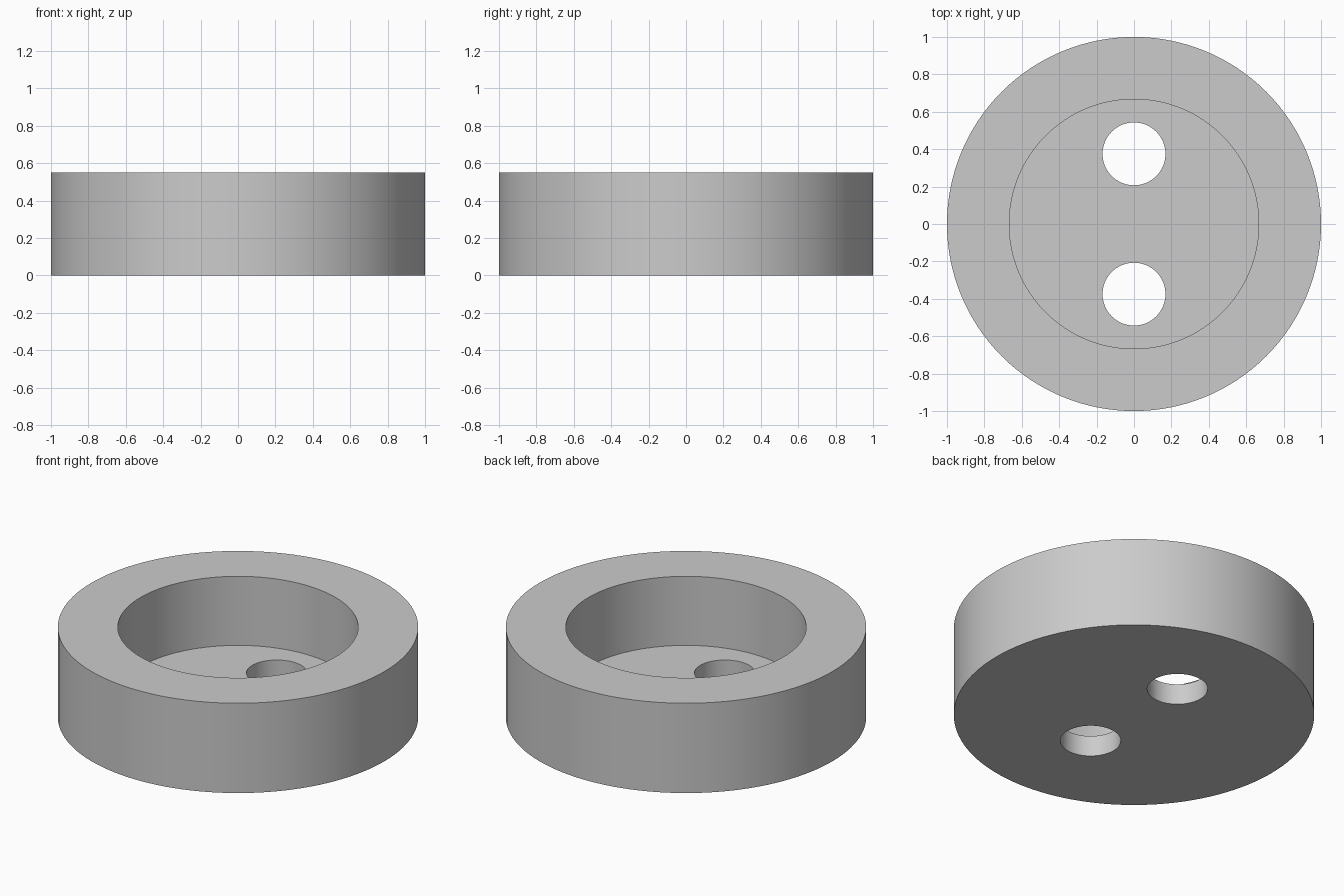
import bpy

cube = bpy.data.objects.get("Cube")
if cube:
    bpy.data.objects.remove(cube, do_unlink=True)

RADIUS, HEIGHT = 1.0, 0.55
RECESS_RADIUS, FLOOR = 0.667, 0.127
HOLE_RADIUS, HOLE_OFFSET = 0.168, 0.375

grey = bpy.data.materials.new("plain grey")
grey.use_nodes = True
colour = (0.6, 0.6, 0.6, 1.0)
grey.diffuse_color = colour
grey.node_tree.nodes["Principled BSDF"].inputs["Base Color"].default_value = colour


def cylinder(name, radius, bottom, top, y=0.0, sides=128):
    bpy.ops.mesh.primitive_cylinder_add(
        vertices=sides, radius=radius, depth=top - bottom,
        location=(0, y, (bottom + top) / 2))
    obj = bpy.context.object
    obj.name = name
    obj.data.materials.append(grey)
    return obj


# Round body
body = cylinder("round_body", RADIUS, 0, HEIGHT)

# Cutters for the wide recess and the two through holes
cutters = [cylinder("recess_cutter", RECESS_RADIUS, FLOOR, HEIGHT + 0.2)]
for label, side in (("front", -1), ("back", 1)):
    cutters.append(cylinder(label + "_hole_cutter", HOLE_RADIUS, -0.2,
                            FLOOR + 0.2, side * HOLE_OFFSET, 64))

# Cut the body, then discard the cutters
bpy.ops.object.select_all(action="DESELECT")
body.select_set(True)
bpy.context.view_layer.objects.active = body
for cutter in cutters:
    cut = body.modifiers.new(cutter.name, "BOOLEAN")
    cut.operation = "DIFFERENCE"
    cut.solver = "EXACT"
    cut.object = cutter
    bpy.ops.object.modifier_apply(modifier=cut.name)
    bpy.data.objects.remove(cutter, do_unlink=True)

# Smooth curved walls with crisp rims
bpy.ops.object.shade_smooth_by_angle()
